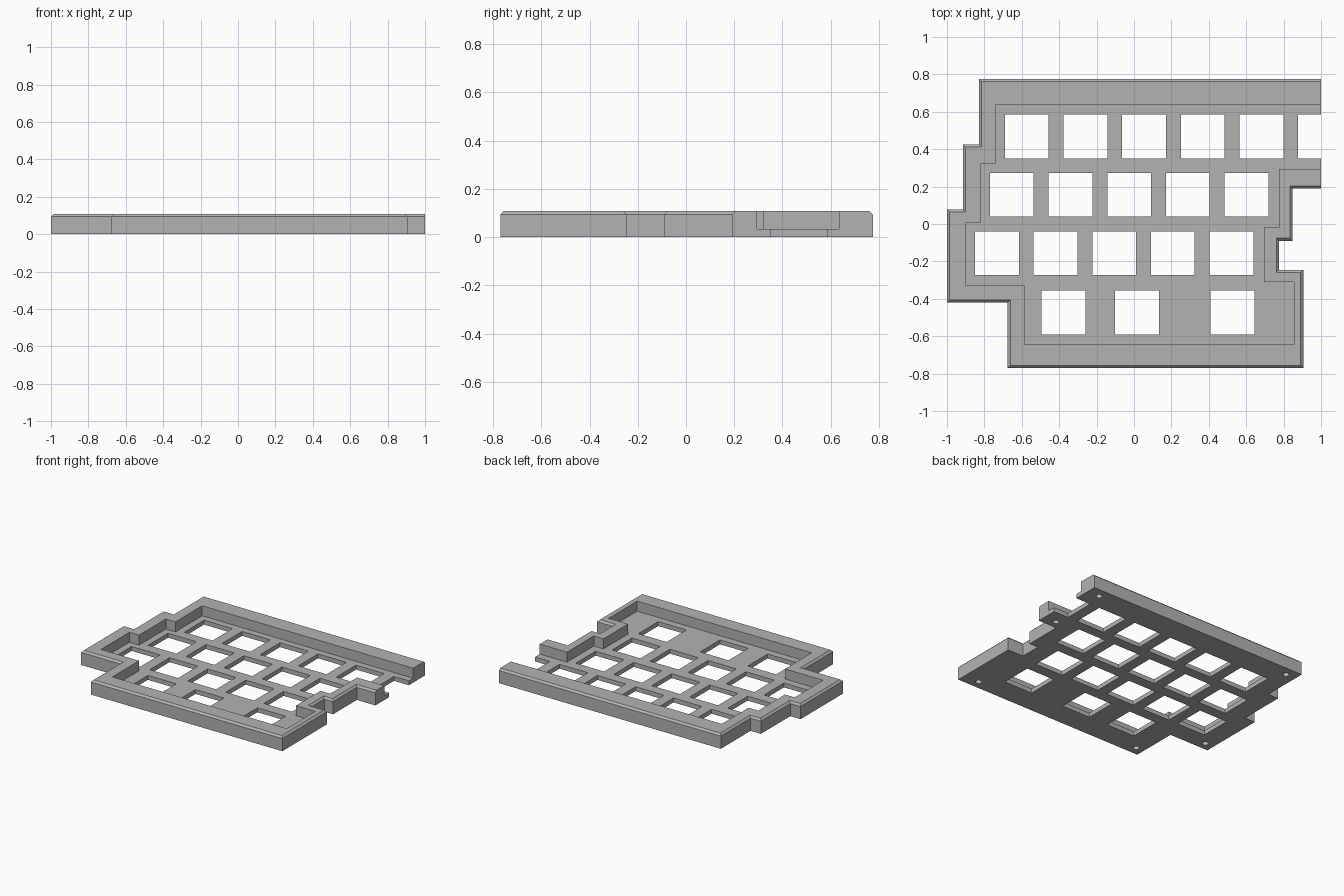
import bpy
import bmesh

TOP, FLOOR, CHAMFER = 0.108, 0.033, 0.014
KEY, PITCH = 0.234, 0.3135

if "Cube" in bpy.data.objects:
    bpy.data.objects.remove(bpy.data.objects["Cube"])

grey = bpy.data.materials.new("case grey")
grey.use_nodes = True
grey.diffuse_color = (0.45, 0.45, 0.45, 1)
grey.node_tree.nodes["Principled BSDF"].inputs["Base Color"].default_value = grey.diffuse_color


def add_prism(bm, points, z0, z1):
    """Extrude a closed outline from z0 up to z1."""
    base = bm.faces.new([bm.verts.new((x, y, z0)) for x, y in points])
    ext = bmesh.ops.extrude_face_region(bm, geom=[base], use_keep_orig=True)
    verts = [g for g in ext["geom"] if isinstance(g, bmesh.types.BMVert)]
    bmesh.ops.translate(bm, verts=verts, vec=(0, 0, z1 - z0))
    bmesh.ops.recalc_face_normals(bm, faces=bm.faces[:])


def finish(bm, name):
    mesh = bpy.data.meshes.new(name)
    bm.to_mesh(mesh)
    bm.free()
    mesh.materials.append(grey)
    obj = bpy.data.objects.new(name, mesh)
    bpy.context.collection.objects.link(obj)
    return obj


def cut(target, bm, name):
    """Subtract a cutter, apply the result and drop the cutter."""
    cutter = finish(bm, name)
    cutter.hide_render = True
    mod = target.modifiers.new(name, 'BOOLEAN')
    mod.operation, mod.solver, mod.object = 'DIFFERENCE', 'EXACT', cutter
    bpy.context.view_layer.objects.active = target
    bpy.ops.object.modifier_apply(modifier=name)
    bpy.data.objects.remove(cutter)


# Stepped outer case with a chamfered top rim, square at the open right end
outer = [(-0.83, 0.775), (1, 0.775), (1, 0.19), (0.847, 0.19), (0.847, -0.09),
         (0.775, -0.09), (0.775, -0.245), (0.905, -0.245), (0.905, -0.77),
         (-0.675, -0.77), (-0.675, -0.42), (-1, -0.42), (-1, 0.078),
         (-0.915, 0.078), (-0.915, 0.425), (-0.83, 0.425)]
bm = bmesh.new()
add_prism(bm, outer, 0, TOP)
rim = [e for e in bm.edges
       if all(v.co.z > TOP - 0.001 for v in e.verts)
       and not all(v.co.x > 0.999 for v in e.verts)]
bmesh.ops.bevel(bm, geom=rim, offset=CHAMFER, segments=1, affect='EDGES')
case = finish(bm, "keyboard_case")

# Recess inside the walls, running out through the open end
inner = [(-0.74, 0.635), (1.1, 0.635), (1.1, 0.295), (0.775, 0.295), (0.775, -0.02),
         (0.695, -0.02), (0.695, -0.31), (0.855, -0.31), (0.855, -0.645),
         (-0.585, -0.645), (-0.585, -0.33), (-0.90, -0.33), (-0.90, 0.005),
         (-0.82, 0.005), (-0.82, 0.32), (-0.74, 0.32)]
bm = bmesh.new()
add_prism(bm, inner, FLOOR, TOP + 0.1)
cut(case, bm, "recess_cutter")

# Square switch openings, row by row
rows = [(0.468, [-0.573 + PITCH * i for i in range(6)]),
        (0.157, [-0.653 + PITCH * i for i in range(5)]),
        (-0.157, [-0.733 + PITCH * i for i in range(5)]),
        (-0.473, [-0.377, 0.016, 0.526])]
h = KEY / 2
bm = bmesh.new()
for y, columns in rows:
    for x in columns:
        add_prism(bm, [(x - h, y - h), (x + h, y - h), (x + h, y + h), (x - h, y + h)],
                  -0.1, TOP + 0.1)
cut(case, bm, "switch_cutter")

# Blind screw holes in the underside of the walls
bm = bmesh.new()
for x, y in [(-0.75, 0.705), (0.90, 0.705), (0.90, 0.25),
             (0.78, -0.705), (-0.61, -0.705), (-0.93, -0.36)]:
    ring = bmesh.ops.create_cone(bm, cap_ends=True, segments=24, radius1=0.022,
                                 radius2=0.022, depth=0.16)
    bmesh.ops.translate(bm, verts=ring["verts"], vec=(x, y, 0))
cut(case, bm, "screw_cutter")
